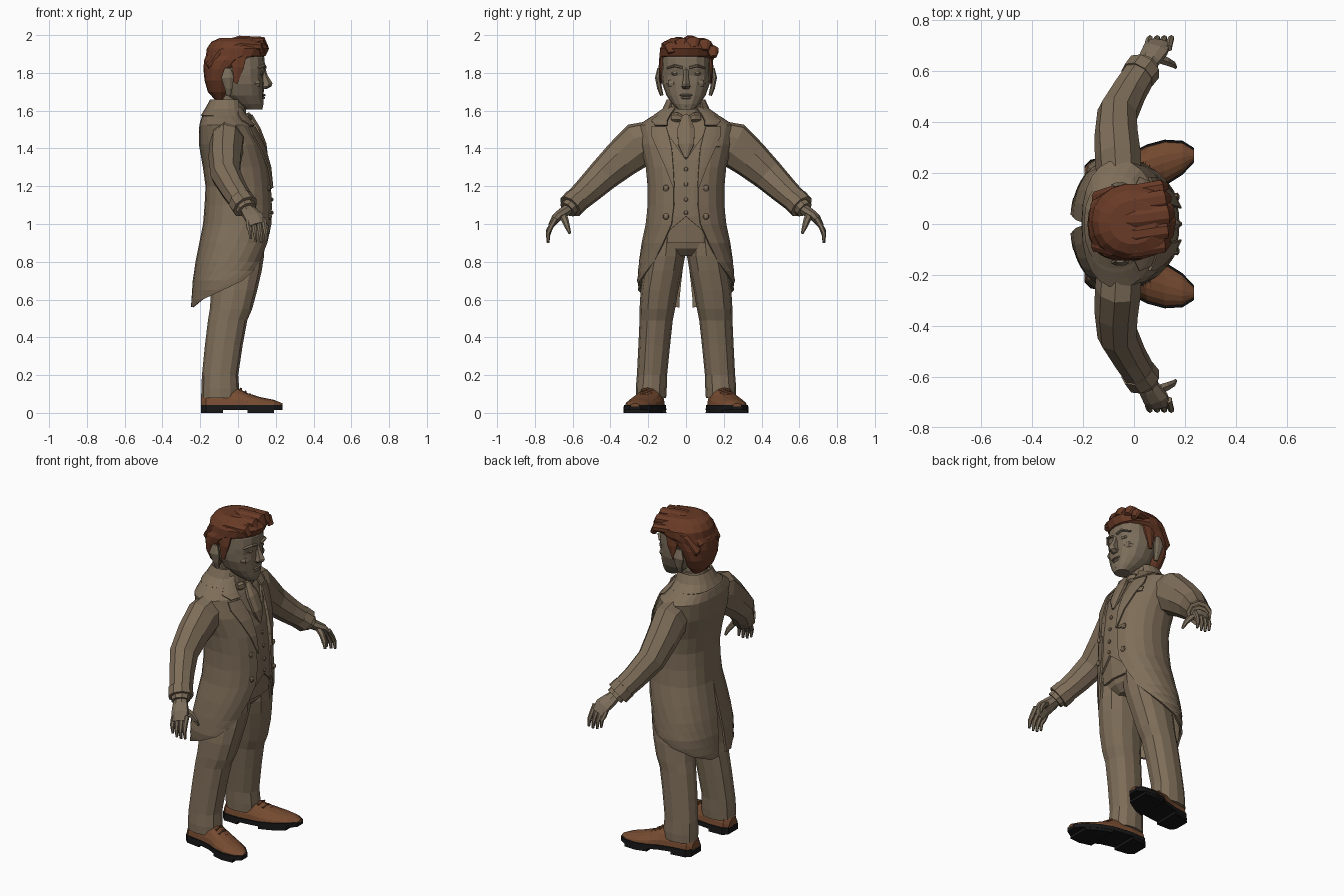
import bpy, bmesh, math
from mathutils import Vector, Matrix


def material(name, rgb):
    m = bpy.data.materials.new(name)
    m.diffuse_color = (*rgb, 1)
    return m


SUIT = material("suit tan", (.21, .155, .10))
SKIN = material("skin tan", (.20, .155, .105))
HAIR = material("hair brown", (.14, .042, .019))
SHOE = material("shoe brown", (.18, .07, .03))
SOLE = material("sole black", (.008, .008, .008))


def finish(name, bm, mat, mirror=False, thick=0):
    bmesh.ops.recalc_face_normals(bm, faces=bm.faces)
    me = bpy.data.meshes.new(name)
    bm.to_mesh(me)
    bm.free()
    ob = bpy.data.objects.new(name, me)
    bpy.context.collection.objects.link(ob)
    me.materials.append(mat)
    if thick:
        s = ob.modifiers.new("thickness", 'SOLIDIFY')
        s.thickness = thick
    if mirror:
        m = ob.modifiers.new("mirror", 'MIRROR')
        m.use_axis = (False, True, False)
        m.use_mirror_merge = False
    return ob


def bridge(name, rings, mat, closed=True, **kw):
    """Skin a list of equal-length point rings."""
    bm = bmesh.new()
    vs = [[bm.verts.new(p) for p in r] for r in rings]
    n = len(rings[0])
    for a, b in zip(vs, vs[1:]):
        for i in range(n if closed else n - 1):
            j = (i + 1) % n
            bm.faces.new((a[i], a[j], b[j], b[i]))
    if closed:
        bm.faces.new(vs[0])
        bm.faces.new(vs[-1])
    return finish(name, bm, mat, **kw)


def sup(c, e):
    return math.copysign(abs(c) ** e, c)


def oval(z, cx, cy, rx, ry, t, e=.87):
    return (cx + rx * sup(math.cos(t), e), cy + ry * sup(math.sin(t), e), z)


def loft(name, rows, mat, n=12, e=.9, **kw):
    """Stack of horizontal ovals: z, cx, cy, rx, ry."""
    return bridge(name, [[oval(*r, math.tau * i / n, e) for i in range(n)] for r in rows], mat, **kw)


def tube(name, path, radii, mat, ref=(1, 0, 0), n=8, **kw):
    """Oval tube along a path; the first radius lies along ref."""
    pts, rings = [Vector(p) for p in path], []
    for i, p in enumerate(pts):
        d = (pts[min(i + 1, len(pts) - 1)] - pts[max(i - 1, 0)]).normalized()
        u = Vector(ref)
        u = (u - d * u.dot(d)).normalized()
        v = d.cross(u)
        a, b = radii[i]
        rings.append([p + u * a * math.cos(math.tau * (k + .5) / n) + v * b * math.sin(math.tau * (k + .5) / n)
                      for k in range(n)])
    return bridge(name, rings, mat, **kw)


def ball(name, loc, size, mat, mirror=False, n=8):
    bm = bmesh.new()
    bmesh.ops.create_uvsphere(bm, u_segments=n, v_segments=6, radius=1,
                              matrix=Matrix.Translation(loc) @ Matrix.Diagonal((*size, 1)))
    return finish(name, bm, mat, mirror=mirror)


# Coat body profile: z, centre x, half depth, half width
BODY = [(1.63, -.07, .08, .10), (1.60, -.075, .095, .13), (1.565, -.068, .125, .19), (1.525, -.06, .145, .25),
        (1.42, -.035, .172, .245), (1.3, -.008, .178, .215), (1.2, .004, .176, .205), (1.1, .004, .181, .205),
        (1.0, 0, .185, .215), (.9, -.015, .19, .235), (.8, -.035, .19, .25), (.7, -.05, .19, .26),
        (.56, -.06, .19, .25)]


def body(z):
    for a, b in zip(BODY, BODY[1:]):
        if z >= b[0]:
            f = (a[0] - z) / (a[0] - b[0])
            return [a[k] + (b[k] - a[k]) * f for k in (1, 2, 3)]
    return BODY[-1][1:]


def shell(name, rows, mat, n=9, thick=.012, k=1):
    """Half-shell round the body between two angles: z, start, end; mirrored."""
    rings = []
    for z, t0, t1 in rows:
        cx, rx, ry = body(z)
        rings.append([oval(z, cx, 0, rx * k, ry * k, math.radians(t0 + (t1 - t0) * i / n)) for i in range(n + 1)])
    return bridge(name, rings, mat, closed=False, mirror=True, thick=thick)


def front_x(y, z):
    cx, rx, ry = body(z)
    return cx + rx * max(0, 1 - abs(y / ry) ** 2.3) ** (1 / 2.3)


def patch(name, rows, mat, off=.012, mirror=True):
    """Plate laid on the coat front: z, inner y, outer y."""
    rings = [[(front_x(a + (b - a) * i / 3, z) + off, a + (b - a) * i / 3, z) for i in range(4)] for z, a, b in rows]
    return bridge(name, rings, mat, closed=False, mirror=mirror, thick=.009)


# Tailcoat with cutaway front and split tails
shell("tailcoat", [(1.63, 42, 180), (1.60, 42, 180), (1.565, 36, 180), (1.525, 26, 180), (1.42, 17, 180),
                   (1.3, 16, 180), (1.2, 15.5, 180), (1.1, 15.5, 180), (1.0, 18, 180), (.9, 28, 179),
                   (.8, 40, 178), (.75, 53, 177), (.7, 70, 176), (.65, 96, 175), (.6, 130, 174),
                   (.56, 160, 174)], SUIT, n=10)
patch("lapel_lower", [(1.515, .105, .185), (1.47, .092, .185), (1.4, .076, .155), (1.3, .068, .11),
                      (1.19, .062, .068)], SUIT)
patch("lapel_collar", [(1.62, .055, .085), (1.58, .085, .145), (1.55, .10, .185), (1.525, .10, .165)], SUIT)
bridge("coat_collar", [[oval(z, cx, 0, rx, ry, math.radians(45 + 135 * i / 7)) for i in range(8)]
                       for z, cx, rx, ry in [(1.575, -.072, .125, .175), (1.61, -.07, .105, .125),
                                             (1.66, -.062, .085, .102)]],
       SUIT, closed=False, mirror=True, thick=.012)
patch("breast_pocket", [(1.44, .115, .185), (1.41, .115, .185)], SUIT, .006, mirror=False)
patch("hip_flap", [(1.2, .075, .12), (1.185, .075, .12)], SUIT, .006, mirror=False)

# Waistcoat and shirt
shell("waistcoat", [(1.52, 30, 65), (1.44, 14, 60), (1.34, 0, 55), (1.2, 0, 50), (1.04, 0, 50), (.97, 20, 50)],
      SUIT, n=5, k=.965)
loft("shirt_torso", [(z, body(z)[0], 0, body(z)[1] * .9, body(z)[2] * .9) for z in
                     (1.61, 1.565, 1.525, 1.42, 1.3, 1.2, 1.1, 1.0, .9)], SUIT, n=16)
for z in (1.29, 1.21, 1.13, 1.06):
    ball("waistcoat_button", (front_x(0, z) - .004, 0, z), (.008, .011, .011), SUIT)
for z in (1.19, 1.04):
    ball("coat_button", (front_x(.106, z) + .002, .106, z), (.01, .017, .017), SUIT, True)

# Neck, wing collar and cravat
loft("neck", [(1.55, -.06, 0, .07, .07), (1.62, -.045, 0, .075, .07), (1.70, -.02, 0, .085, .075)], SKIN, n=10)
loft("shirt_collar", [(1.55, -.055, 0, .10, .095), (1.62, -.05, 0, .09, .088), (1.66, -.045, 0, .08, .085)],
     SUIT, n=12)
tube("cravat", [(.06, 0, 1.57), (.10, 0, 1.50), (.135, 0, 1.42), (.15, 0, 1.35)],
     [(.022, .02), (.05, .022), (.045, .018), (.01, .01)], SUIT, ref=(0, 1, 0))
ball("cravat_knot", (.065, 0, 1.555), (.022, .02, .024), SUIT)
tube("bow_wing", [(.06, .01, 1.557), (.058, .045, 1.565), (.045, .075, 1.565)],
     [(.012, .012), (.016, .026), (.012, .022)], SUIT, n=6, mirror=True)

# Head and face
loft("head", [(1.605, .085, 0, .043, .043), (1.635, .06, 0, .075, .072), (1.68, .03, 0, .106, .103),
              (1.74, .02, 0, .117, .125), (1.785, .01, 0, .124, .13), (1.82, .005, 0, .139, .13),
              (1.88, 0, 0, .14, .128), (1.94, -.01, 0, .12, .11)], SKIN, n=16, e=.85)
loft("nose", [(1.83, .128, 0, .016, .014), (1.79, .135, 0, .02, .014), (1.745, .145, 0, .038, .022),
              (1.728, .14, 0, .036, .028), (1.715, .13, 0, .022, .018)], SKIN, n=6, e=1)
tube("brow", [(.14, .018, 1.828), (.137, .06, 1.838), (.105, .10, 1.825)], [(.012, .007), (.014, .008), (.01, .005)],
     SKIN, n=6, mirror=True)
ball("eye", (.117, .053, 1.797), (.017, .026, .013), SKIN, True)
ball("cheek", (.092, .066, 1.745), (.034, .04, .028), SKIN, True)
ball("upper_lip", (.133, 0, 1.682), (.013, .036, .007), SKIN)
ball("lower_lip", (.13, 0, 1.668), (.013, .028, .008), SKIN)
ball("chin", (.108, 0, 1.625), (.026, .036, .02), SKIN)
tube("ear", [(-.05, .128, 1.68), (-.05, .14, 1.72), (-.055, .15, 1.775), (-.055, .143, 1.825)],
     [(.014, .01), (.022, .014), (.036, .015), (.018, .009)], SKIN, mirror=True)

# Swept hair with side parting
loft("hair", [(1.655, -.095, 0, .025, .06), (1.70, -.10, 0, .06, .095), (1.76, -.105, 0, .072, .122),
              (1.82, -.085, 0, .098, .137), (1.865, -.05, 0, .13, .145), (1.89, -.012, .008, .158, .15),
              (1.93, 0, .01, .165, .15), (1.965, 0, .008, .14, .125), (1.985, -.005, .006, .09, .085)],
     HAIR, n=18, e=.95)
tube("sideburn", [(-.005, .124, 1.90), (.0, .133, 1.83), (-.012, .128, 1.745)],
     [(.06, .016), (.035, .012), (.012, .008)], HAIR, n=6, mirror=True)
for y, top, w in ((-.095, 1.945, .035), (-.04, 1.965, .034), (.02, 1.972, .036), (.08, 1.96, .036),
                  (.125, 1.925, .03)):
    s = 1 - abs(y) * 2.5
    tube("hair_lock", [(.06 + .09 * s, y + .02, top - .04), (.045 + .09 * s, y + .018, top - .005), (.01, y, top),
                       (-.09, y * .95, top - .028), (-.12 - .04 * s, y * .8, top - .10), (-.135, y * .6, 1.77)],
         [(w * .6, .018), (w * 1.1, .026), (w * 1.1, .027), (w, .024), (w, .02), (w * .4, .01)],
         HAIR, ref=(0, 1, 0), mirror=False)

# Sleeves and cuffs
tube("sleeve", [(-.055, .17, 1.44), (-.06, .25, 1.42), (-.068, .34, 1.345), (-.065, .435, 1.26), (-.02, .52, 1.178),
                (.032, .605, 1.10)],
     [(.09, .11), (.093, .122), (.088, .105), (.08, .088), (.07, .075), (.064, .063)], SUIT, n=9, mirror=True)
tube("sleeve_cuff", [(.012, .578, 1.128), (.038, .612, 1.092)], [(.07, .07), (.072, .069)], SUIT, n=9, mirror=True)
tube("shirt_cuff", [(.03, .60, 1.105), (.048, .628, 1.076)], [(.055, .05), (.054, .048)], SUIT, n=9, mirror=True)

# Hands
tube("palm", [(.042, .615, 1.085), (.062, .65, 1.06), (.085, .685, 1.035), (.10, .712, .995)],
     [(.036, .03), (.046, .03), (.053, .026), (.048, .017)], SKIN, mirror=True)
for i in range(4):
    x = .052 + .028 * i
    k = (.02, .004, 0, .006)[i]
    tube("finger", [(x, .69, 1.03), (x + .005, .716, .985), (x + .011, .73, .945 + k), (x + .015, .73, .90 + k)],
         [(.014, .015), (.014, .014), (.012, .012), (.007, .007)], SKIN, n=6, mirror=True)
tube("thumb", [(.085, .655, 1.05), (.125, .64, 1.02), (.15, .628, .985), (.163, .615, .95)],
     [(.018, .022), (.017, .019), (.014, .014), (.007, .007)], SKIN, n=6, mirror=True)

# Trousers
loft("trouser_seat", [(.83, -.005, 0, .10, .07), (.87, -.005, 0, .14, .16), (.95, .0, 0, .155, .185),
                      (1.04, .003, 0, .16, .185)], SUIT, n=14)
loft("trouser_leg", [(.93, -.003, .10, .145, .095), (.83, -.005, .108, .143, .103), (.75, -.01, .122, .135, .103),
                     (.65, -.02, .14, .122, .1), (.55, -.037, .152, .112, .094), (.49, -.055, .158, .104, .088),
                     (.36, -.075, .168, .1, .084), (.2, -.095, .18, .096, .08), (.13, -.094, .184, .1, .082),
                     (.08, -.095, .185, .1, .08)], SUIT, n=12, mirror=True)

# Shoes: x, centre y, half width, height
FOOT = [(-.195, .18, .04, .05), (-.17, .18, .066, .085), (-.08, .185, .074, .1), (0, .2, .08, .095),
        (.05, .217, .088, .07), (.12, .24, .084, .048), (.19, .26, .06, .034), (.235, .27, .022, .016)]
bridge("shoe_upper", [[(x, cy + hw * math.cos(math.pi * i / 8), .035 + h * math.sin(math.pi * i / 8))
                       for i in range(9)] for x, cy, hw, h in FOOT], SHOE, mirror=True)


def slab(name, a, b, z0, z1):
    """Part of the shoe outline between two x positions, as a flat slab."""
    bridge(name, [[(x, cy - hw - .007, z0), (x, cy + hw + .007, z0), (x, cy + hw + .005, z1), (x, cy - hw - .005, z1)]
                  for x, cy, hw, h in FOOT if a <= x <= b], SOLE, mirror=True)


slab("shoe_sole", -.2, .24, .016, .042)
slab("shoe_heel", -.2, -.05, 0, .02)
slab("shoe_tread", .04, .2, 0, .02)
for x, y, z in ((.015, .205, .128), (.04, .212, .113), (.065, .222, .098)):
    tube("shoe_lace", [(x, y - .032, z - .008), (x, y, z), (x, y + .032, z - .008)], [(.006, .006)] * 3, SHOE,
         n=5, mirror=True)
